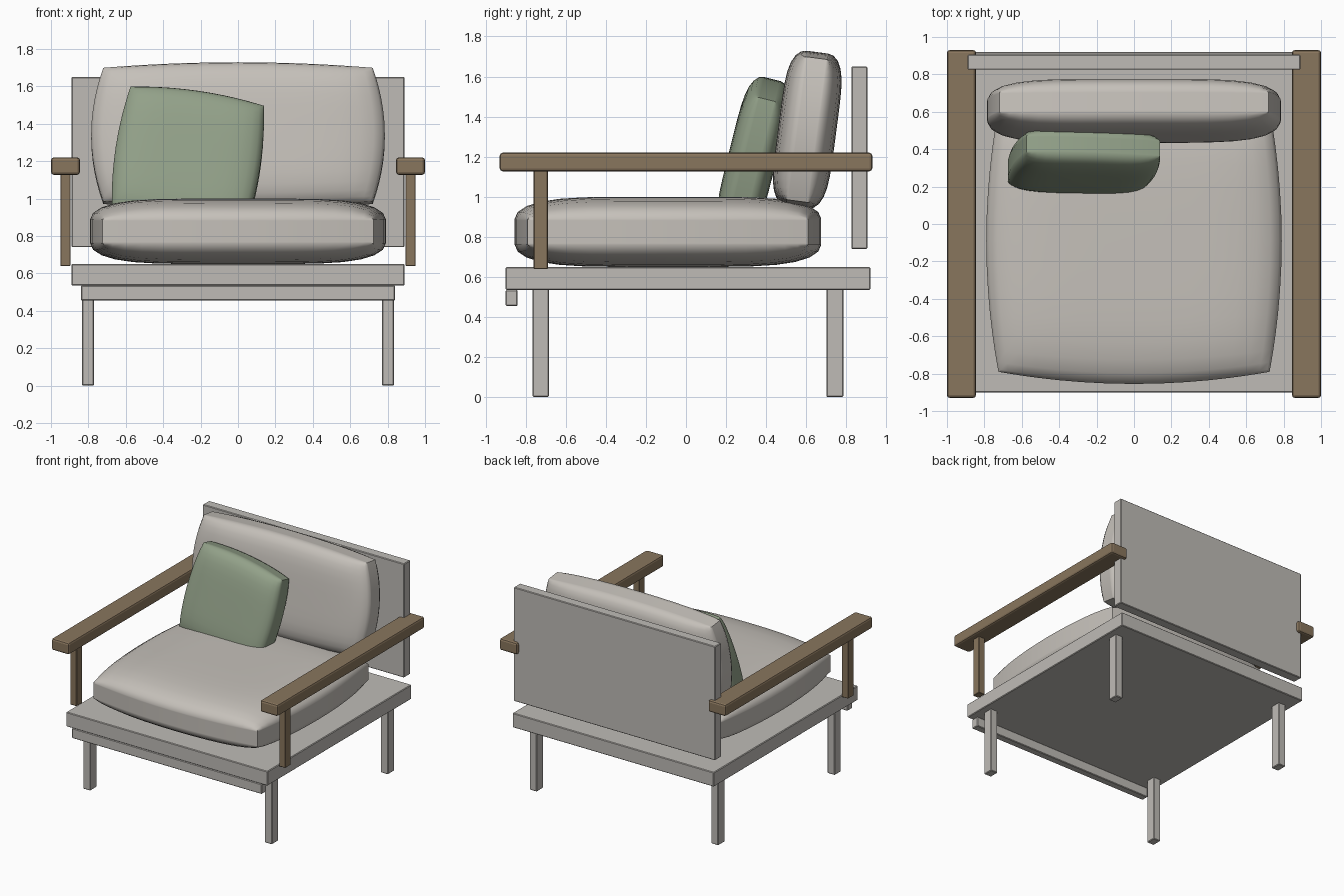
import bpy
import bmesh
from math import radians, sin, pi
from mathutils import Matrix

cube = bpy.data.objects.get("Cube")
if cube:
    bpy.data.objects.remove(cube, do_unlink=True)


def material(name, rgb):
    mat = bpy.data.materials.new(name)
    mat.use_nodes = True
    color = (*rgb, 1)
    mat.diffuse_color = color
    shader = mat.node_tree.nodes["Principled BSDF"]
    shader.inputs["Base Color"].default_value = color
    shader.inputs["Roughness"].default_value = 0.8
    return mat


FRAME = material("frame grey", (0.52, 0.50, 0.47))
FABRIC = material("cushion grey", (0.56, 0.53, 0.49))
WOOD = material("brown wood", (0.25, 0.18, 0.11))
GREEN = material("sage green", (0.29, 0.356, 0.25))


def add_object(name, bm, mat):
    mesh = bpy.data.meshes.new(name)
    bm.to_mesh(mesh)
    bm.free()
    mesh.materials.append(mat)
    obj = bpy.data.objects.new(name, mesh)
    bpy.context.collection.objects.link(obj)
    return obj


def shade_smooth(obj, degrees):
    bpy.ops.object.select_all(action='DESELECT')
    obj.select_set(True)
    bpy.context.view_layer.objects.active = obj
    bpy.ops.object.shade_smooth_by_angle(angle=radians(degrees))


def box(name, xs, ys, zs, mat, bevel=0.005, segments=1):
    """Bevelled box given by its extents on each axis."""
    bm = bmesh.new()
    bmesh.ops.create_cube(bm, size=1)
    for v in bm.verts:
        for i, (low, high) in enumerate((xs, ys, zs)):
            v.co[i] = low if v.co[i] < 0 else high
    bmesh.ops.bevel(bm, geom=bm.edges[:], offset=bevel, segments=segments,
                    profile=0.5, affect='EDGES')
    return add_object(name, bm, mat)


def mirrored_box(name, xs, *args, **kwargs):
    box("left_" + name, xs, *args, **kwargs)
    box("right_" + name, (-xs[1], -xs[0]), *args, **kwargs)


def cushion(name, half, bow, thick, rim, matrix, mat):
    """Puffed pillow: edges bow outward in plan, thickness swells from the rim."""
    bm = bmesh.new()
    bmesh.ops.create_cube(bm, size=2)
    bmesh.ops.subdivide_edges(bm, edges=bm.edges[:], cuts=15, use_grid_fill=True)
    for v in bm.verts:
        # Pack the rows closer together towards the rim
        u, t = sin(v.co.x * pi / 2), sin(v.co.y * pi / 2)
        puff = max(0, (1 - abs(u) ** 5) * (1 - abs(t) ** 5)) ** 0.5
        v.co.x = u * (half[0] + bow[0] * (1 - t * t))
        v.co.y = t * (half[1] + bow[1] * (1 - u * u))
        v.co.z *= rim + (thick - rim) * puff
    bmesh.ops.transform(bm, matrix=matrix, verts=bm.verts)
    shade_smooth(add_object(name, bm, mat), 50)


def leaning(location, tilt, roll=0):
    """Stand a cushion upright, lean it back and roll it in its own plane."""
    return (Matrix.Translation(location)
            @ Matrix.Rotation(radians(90 - tilt), 4, 'X')
            @ Matrix.Rotation(radians(roll), 4, 'Z'))


# Base platform, front rail and back panel
box("seat_platform", (-0.89, 0.89), (-0.9, 0.92), (0.535, 0.65), FRAME)
box("front_rail", (-0.84, 0.84), (-0.9, -0.84), (0.455, 0.535), FRAME)
box("back_panel", (-0.89, 0.89), (0.825, 0.905), (0.74, 1.65), FRAME)

# Legs
mirrored_box("front_leg", (0.77, 0.835), (-0.765, -0.685), (0, 0.54), FRAME)
mirrored_box("back_leg", (0.77, 0.835), (0.70, 0.785), (0, 0.54), FRAME)

# Wooden arms and their posts
mirrored_box("armrest", (0.845, 1.0), (-0.93, 0.93), (1.127, 1.22), WOOD,
             bevel=0.015, segments=2)
mirrored_box("arm_post", (0.895, 0.95), (-0.76, -0.69), (0.64, 1.135), WOOD,
             bevel=0.003)

# Cushions
cushion("seat_cushion", (0.725, 0.70), (0.065, 0.065), 0.175, 0.065,
        Matrix.Translation((0, -0.09, 0.825)), FABRIC)
cushion("back_cushion", (0.72, 0.36), (0.065, 0.03), 0.145, 0.055,
        leaning((0, 0.605, 1.335), 7.5), FABRIC)
cushion("throw_pillow", (0.36, 0.34), (0.03, 0.03), 0.12, 0.045,
        leaning((-0.268, 0.335, 1.21), 14, -8.4), GREEN)
